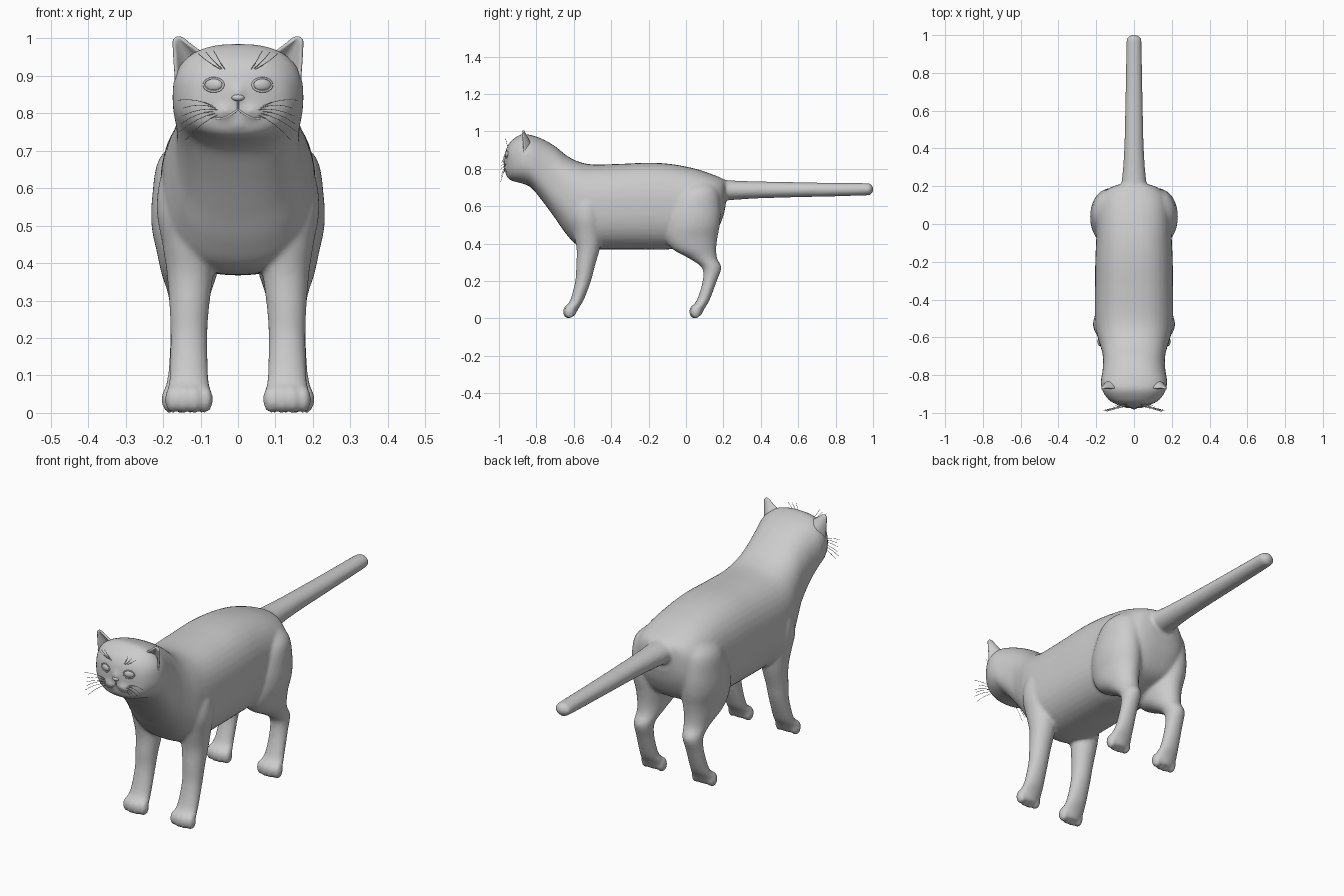
import bpy, bmesh, math
from mathutils import Vector, Matrix
from mathutils.bvhtree import BVHTree

cube = bpy.data.objects.get("Cube")
if cube:
    bpy.data.objects.remove(cube, do_unlink=True)

GREY = (0.6, 0.6, 0.6, 1)
mat = bpy.data.materials.new("plain grey")
mat.use_nodes = True
mat.diffuse_color = GREY
mat.node_tree.nodes["Principled BSDF"].inputs["Base Color"].default_value = GREY


def add_object(name, data):
    obj = bpy.data.objects.new(name, data)
    bpy.context.collection.objects.link(obj)
    data.materials.append(mat)
    return obj


def mesh_object(name, bm):
    bmesh.ops.recalc_face_normals(bm, faces=bm.faces)
    for f in bm.faces:
        f.smooth = True
    me = bpy.data.meshes.new(name)
    bm.to_mesh(me)
    bm.free()
    return add_object(name, me)


def densify(rows, steps=6):
    """Catmull-Rom interpolation through a list of section tuples."""
    rows = [Vector(r) for r in rows]
    out = []
    for i in range(len(rows) - 1):
        p0, p1 = rows[max(i - 1, 0)], rows[i]
        p2, p3 = rows[i + 1], rows[min(i + 2, len(rows) - 1)]
        for k in range(steps):
            t = k / steps
            out.append(0.5 * (2 * p1 + (p2 - p0) * t + (2 * p0 - 5 * p1 + 4 * p2 - p3) * t * t
                              + (3 * p1 - p0 - 3 * p2 + p3) * t ** 3))
    return out + [rows[-1]]


def loft(bm, rows, across, power=2.0, n=40):
    """Skin rings of (x, y, z, rx, r_across); across is the ring's second axis."""
    rings = []
    for x, y, z, ra, rb in densify(rows):
        ring = []
        for i in range(n):
            a = 2 * math.pi * i / n
            c, s = math.cos(a), math.sin(a)
            u = math.copysign(abs(c) ** (2 / power), c) * ra
            v = math.copysign(abs(s) ** (2 / power), s) * rb
            ring.append(bm.verts.new(Vector((x + u, y, z)) + across * v))
        rings.append(ring)
    for a, b in zip(rings, rings[1:]):
        for i in range(n):
            bm.faces.new((a[i], a[(i + 1) % n], b[(i + 1) % n], b[i]))
    bm.faces.new(rings[0])
    bm.faces.new(rings[-1])


def blob(bm, centre, radii, turn=0.0):
    m = Matrix.Translation(centre) @ Matrix.Rotation(turn, 4, 'Z') @ Matrix.Diagonal((*radii, 1))
    bmesh.ops.create_uvsphere(bm, u_segments=24, v_segments=16, radius=1, matrix=m)


def tube(name, lines, radius, cyclic=False):
    cu = bpy.data.curves.new(name, 'CURVE')
    cu.dimensions = '3D'
    cu.bevel_depth = radius
    cu.bevel_resolution = 1
    cu.use_fill_caps = True
    for pts in lines:
        sp = cu.splines.new('POLY')
        sp.points.add(len(pts) - 1)
        for p, co in zip(sp.points, pts):
            p.co = (*co, 1)
        sp.use_cyclic_u = cyclic
    return add_object(name, cu)


Y, Z = Vector((0, 1, 0)), Vector((0, 0, 1))
bm = bmesh.new()

# Head, neck and trunk: y, top, bottom, half width
trunk = [(-.968, .88, .80, .035), (-.955, .92, .755, .09), (-.93, .953, .735, .135),
         (-.88, .984, .722, .168), (-.83, .98, .70, .175), (-.77, .96, .63, .166),
         (-.70, .92, .535, .165), (-.64, .872, .45, .18), (-.58, .84, .39, .198),
         (-.50, .823, .37, .207), (-.35, .826, .368, .207), (-.20, .832, .368, .205),
         (-.08, .825, .37, .20), (.05, .80, .40, .195), (.14, .77, .44, .18),
         (.19, .75, .52, .13), (.212, .735, .60, .07)]
loft(bm, [(0, y, (t + b) / 2, w, (t - b) / 2) for y, t, b, w in trunk], Z, 2.5)

# Tail
loft(bm, [(0, .12, .69, .085, .065), (0, .22, .685, .066, .054), (0, .4, .687, .052, .045),
          (0, .7, .688, .045, .038), (0, .96, .69, .04, .033), (0, .985, .69, .033, .027),
          (0, 1.003, .69, .012, .01)], Z)

# Legs: x, y, z, half width, half depth
front_leg = [(.11, -.52, .70, .05, .05), (.128, -.525, .63, .078, .08), (.135, -.53, .54, .082, .085),
             (.13, -.525, .45, .072, .075), (.128, -.523, .37, .062, .062), (.13, -.537, .28, .053, .05),
             (.131, -.55, .2, .049, .042), (.131, -.582, .1, .052, .036), (.131, -.61, .055, .058, .037),
             (.131, -.622, .012, .045, .026)]
hind_leg = [(.09, .08, .74, .05, .06), (.12, .065, .68, .09, .11), (.135, .045, .58, .094, .14),
            (.135, .035, .5, .096, .146), (.13, .028, .43, .087, .14), (.13, .045, .37, .074, .117),
            (.13, .092, .32, .058, .075), (.135, .137, .27, .047, .052), (.138, .127, .2, .043, .038),
            (.14, .093, .1, .048, .034), (.14, .064, .055, .058, .037), (.14, .052, .012, .045, .027)]
for s in (-1, 1):
    for rows, toe_y in ((front_leg, -.632), (hind_leg, .043)):
        loft(bm, [(s * r[0], *r[1:]) for r in rows], Y)
        for k in (-1.5, -.5, .5, 1.5):
            blob(bm, (s * rows[-1][0] + k * .029, toe_y + .004 * k * k, .036), (.021, .028, .037))
    # Cheek pads of the muzzle
    blob(bm, (s * .032, -.943, .806), (.043, .033, .03))
# Chin and nose bridge
blob(bm, (0, -.936, .776), (.042, .03, .026))
blob(bm, (0, -.945, .852), (.026, .034, .038))

# Fuse the parts into one smooth skin
body = mesh_object("body", bm)
rm = body.modifiers.new("fuse", 'REMESH')
rm.mode = 'VOXEL'
rm.voxel_size = .0075
rm.use_smooth_shade = True
sm = body.modifiers.new("soften", 'SMOOTH')
sm.factor = .5
sm.iterations = 10
bpy.context.view_layer.update()
skin = BVHTree.FromObject(body, bpy.context.evaluated_depsgraph_get())


def on_face(x, z, lift=0.0):
    """Point on the front of the head at x, z."""
    hit = skin.ray_cast(Vector((x, -2, z)), Y)[0]
    return Vector((x, (hit.y if hit else -.9) - lift, z))


for s, side in ((1, "left"), (-1, "right")):
    # Ear: a cupped shell tapering to a rounded tip
    bm = bmesh.new()
    grid = []
    for j in range(9):
        t = j / 8
        inner = Vector((.078, 0, .95)).lerp(Vector((.15, 0, 1.0)), t)
        outer = Vector((.166, 0, .87)).lerp(Vector((.174, 0, .996)), t)
        row = []
        for i in range(9):
            u = i / 4 - 1
            p = inner.lerp(outer, i / 8)
            p.y = -.872 + .05 * (1 - u * u) * (1 - t)
            p.z += .008 * (1 - u * u) * t
            row.append(bm.verts.new((s * p.x, p.y, p.z)))
        grid.append(row)
    for a, b in zip(grid, grid[1:]):
        for i in range(8):
            bm.faces.new((a[i], a[i + 1], b[i + 1], b[i]))
    ear = mesh_object(side + "_ear", bm)
    so = ear.modifiers.new("thickness", 'SOLIDIFY')
    so.thickness = .011
    so.offset = 0
    ear.modifiers.new("round", 'SUBSURF').levels = 1

    # Eye and its lid rim
    bm = bmesh.new()
    blob(bm, on_face(s * .065, .876, -.005), (.025, .011, .017), s * math.radians(18))
    mesh_object(side + "_eye", bm)
    ring = [2 * math.pi * i / 28 for i in range(28)]
    tube(side + "_eyelid", [[on_face(s * (.065 + .026 * math.cos(a)), .876 + .018 * math.sin(a))
                             for a in ring]], .003, True)

    # Whiskers on the muzzle and above the eye
    hairs = []
    for k in range(6):
        root = on_face(s * (.055 + .006 * (k % 3)), .795 + .005 * k)
        reach = Vector((s * (.085 + .01 * (k % 2)), -.025, -.065 + .016 * k))
        hairs.append([root + reach * t + Z * (.03 * t * (1 - t)) for t in (0, .25, .5, .75, 1)])
    for k in range(3):
        root = on_face(s * (.035 + .006 * k), .918)
        reach = Vector((s * (.03 + .015 * k), -.012, .05 - .004 * k))
        hairs.append([root + reach * t - Z * (.012 * t * (1 - t)) for t in (0, .33, .66, 1)])
    tube(side + "_whiskers", hairs, .0009)

# Nose and mouth line
bm = bmesh.new()
blob(bm, on_face(0, .842, -.004), (.017, .01, .009))
mesh_object("nose", bm)
lip = [on_face(x * .01, .81 - .024 * math.sin(min(abs(x) / 5, 1) * math.pi / 2), .0005)
       for x in range(-6, 7)]
cleft = [on_face(0, z, .0005) for z in (.834, .822, .81)]
tube("mouth", [lip, cleft], .0028)
